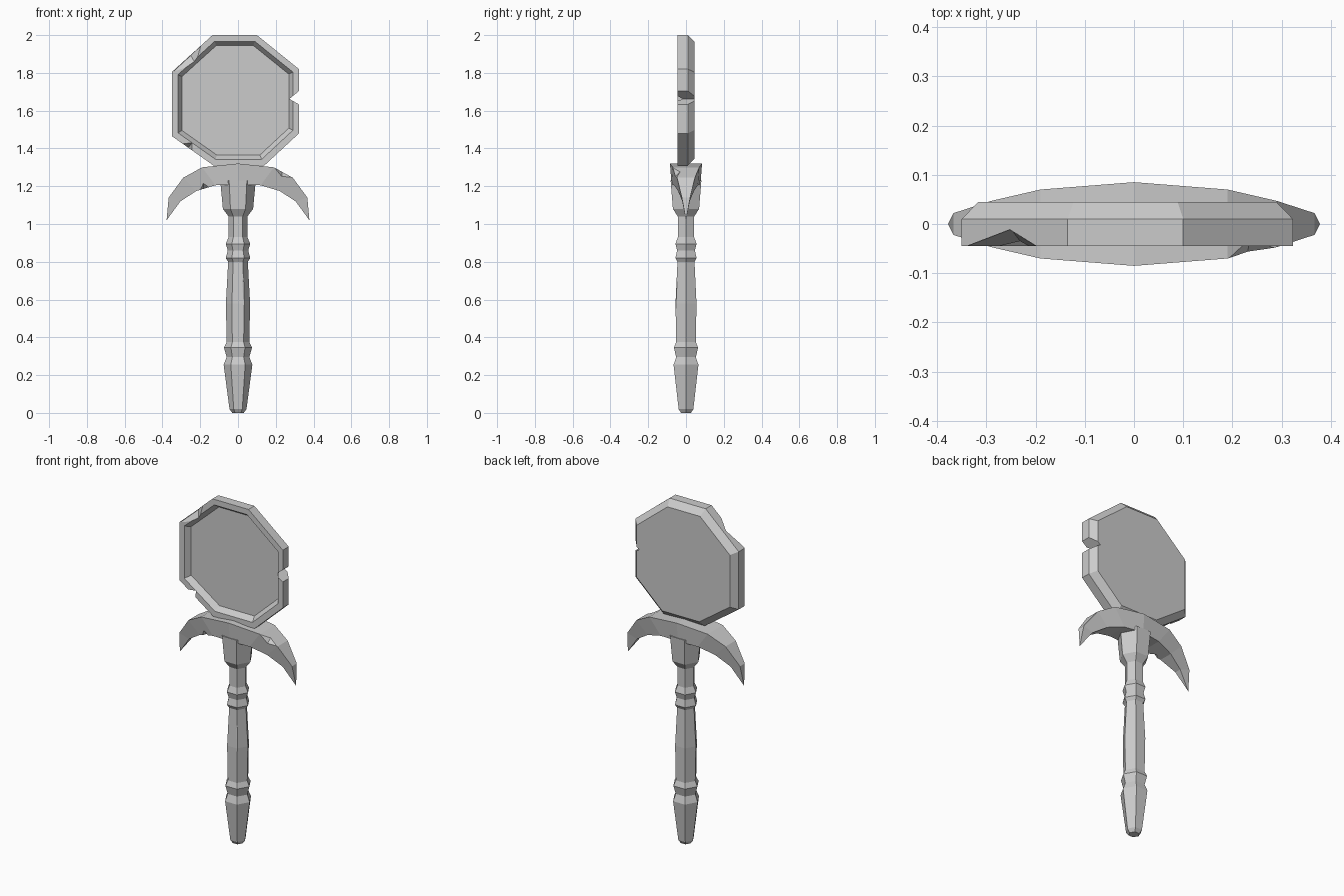
import bpy, bmesh, math

cube = bpy.data.objects.get("Cube")
if cube:
    bpy.data.objects.remove(cube, do_unlink=True)

stone = bpy.data.materials.new("plain grey")
stone.use_nodes = True
grey = (0.6, 0.6, 0.6, 1)
stone.diffuse_color = grey
stone.node_tree.nodes["Principled BSDF"].inputs["Base Color"].default_value = grey


def make_object(name, bm):
    bmesh.ops.recalc_face_normals(bm, faces=bm.faces)
    mesh = bpy.data.meshes.new(name)
    bm.to_mesh(mesh)
    bm.free()
    mesh.materials.append(stone)
    obj = bpy.data.objects.new(name, mesh)
    bpy.context.collection.objects.link(obj)
    return obj


def loft(name, rings):
    """Skin a closed solid over a row of matching rings."""
    bm = bmesh.new()
    loops = [[bm.verts.new(p) for p in ring] for ring in rings]
    count = len(loops[0])
    for a, b in zip(loops, loops[1:]):
        for i in range(count):
            j = (i + 1) % count
            bm.faces.new((a[i], a[j], b[j], b[i]))
    bm.faces.new(loops[0])
    bm.faces.new(loops[-1])
    bmesh.ops.remove_doubles(bm, verts=bm.verts, dist=0.0005)
    return make_object(name, bm)


def chip(target, points):
    """Knock a convex chip out of a part."""
    bm = bmesh.new()
    for p in points:
        bm.verts.new(p)
    bmesh.ops.convex_hull(bm, input=bm.verts)
    cutter = make_object("chip_cutter", bm)
    cutter.hide_render = True
    mod = target.modifiers.new("chip", 'BOOLEAN')
    mod.operation = 'DIFFERENCE'
    mod.solver = 'EXACT'
    mod.object = cutter
    bpy.context.view_layer.objects.active = target
    bpy.ops.object.modifier_apply(modifier=mod.name)
    bpy.data.objects.remove(cutter, do_unlink=True)


# Handle: six-sided turned profile (radius, height)
profile = [(0.03, 0), (0.045, 0.02), (0.076, 0.255), (0.06, 0.295),
           (0.074, 0.345), (0.06, 0.375), (0.064, 0.58), (0.052, 0.8),
           (0.065, 0.82), (0.054, 0.86), (0.065, 0.895), (0.05, 0.93),
           (0.05, 1.04), (0.08, 1.08), (0.094, 1.23)]
turns = [math.radians(60 * i) for i in range(6)]
handle = loft("handle", [[(r * math.cos(t), r * math.sin(t), z) for t in turns]
                         for r, z in profile])
chip(handle, [(0.026, -0.06, 0.8), (0.052, -0.04, 0.74), (0.02, -0.05, 0.69),
              (0.032, -0.055, 0.54), (0.07, -0.09, 0.72)])

# Guard: crescent sections (outer x, outer z, inner x, inner z, half depth)
half = [(0, 1.32, 0, 1.21, 0.085), (0.19, 1.3, 0.12, 1.205, 0.07),
        (0.29, 1.245, 0.22, 1.175, 0.047), (0.367, 1.14, 0.305, 1.12, 0.022),
        (0.378, 1.02, 0.378, 1.02, 0)]
left = [[(s * ox, -d, oz), (s * ox, d, oz), (s * ix, d * 0.9, iz), (s * ix, -d * 0.9, iz)]
        for s, row in ((-1, half[:0:-1]), (1, half)) for ox, oz, ix, iz, d in row]
guard = loft("crescent_guard", left)
chip(guard, [(-0.23, -0.07, 1.16), (-0.185, -0.075, 1.235), (-0.13, -0.075, 1.195),
             (-0.18, -0.02, 1.18), (-0.18, -0.08, 1.13)])
chip(guard, [(0.185, -0.075, 1.305), (0.3, -0.05, 1.243), (0.23, -0.068, 1.24),
             (0.235, -0.025, 1.282), (0.25, -0.09, 1.32)])

# Mirror head: octagonal frame with bevelled back and recessed front
outline = [(-0.135, 2), (0.1, 2), (0.323, 1.82), (0.323, 1.48),
           (0.14, 1.31), (-0.13, 1.31), (-0.35, 1.465), (-0.35, 1.805)]
cx, cz = -0.014, 1.652
steps = [(0.9, 0.045), (1, 0.01), (1, -0.045), (0.905, -0.045), (0.84, -0.012)]
head = loft("mirror_head", [[(cx + (x - cx) * s, y, cz + (z - cz) * s) for x, z in outline]
                            for s, y in steps])
# Notch through the side, then two broken frame edges
chip(head, [(x, y, z) for y in (-0.1, 0.1)
            for x, z in ((0.272, 1.662), (0.36, 1.735), (0.36, 1.612))])
chip(head, [(-0.237, -0.06, 1.438), (-0.32, -0.06, 1.428), (-0.24, -0.06, 1.36),
            (-0.27, 0.025, 1.395), (-0.36, -0.02, 1.34)])
chip(head, [(-0.355, -0.05, 1.795), (-0.22, -0.05, 1.84), (-0.19, -0.05, 1.95),
            (-0.25, -0.01, 1.892), (-0.34, -0.07, 1.96)])
